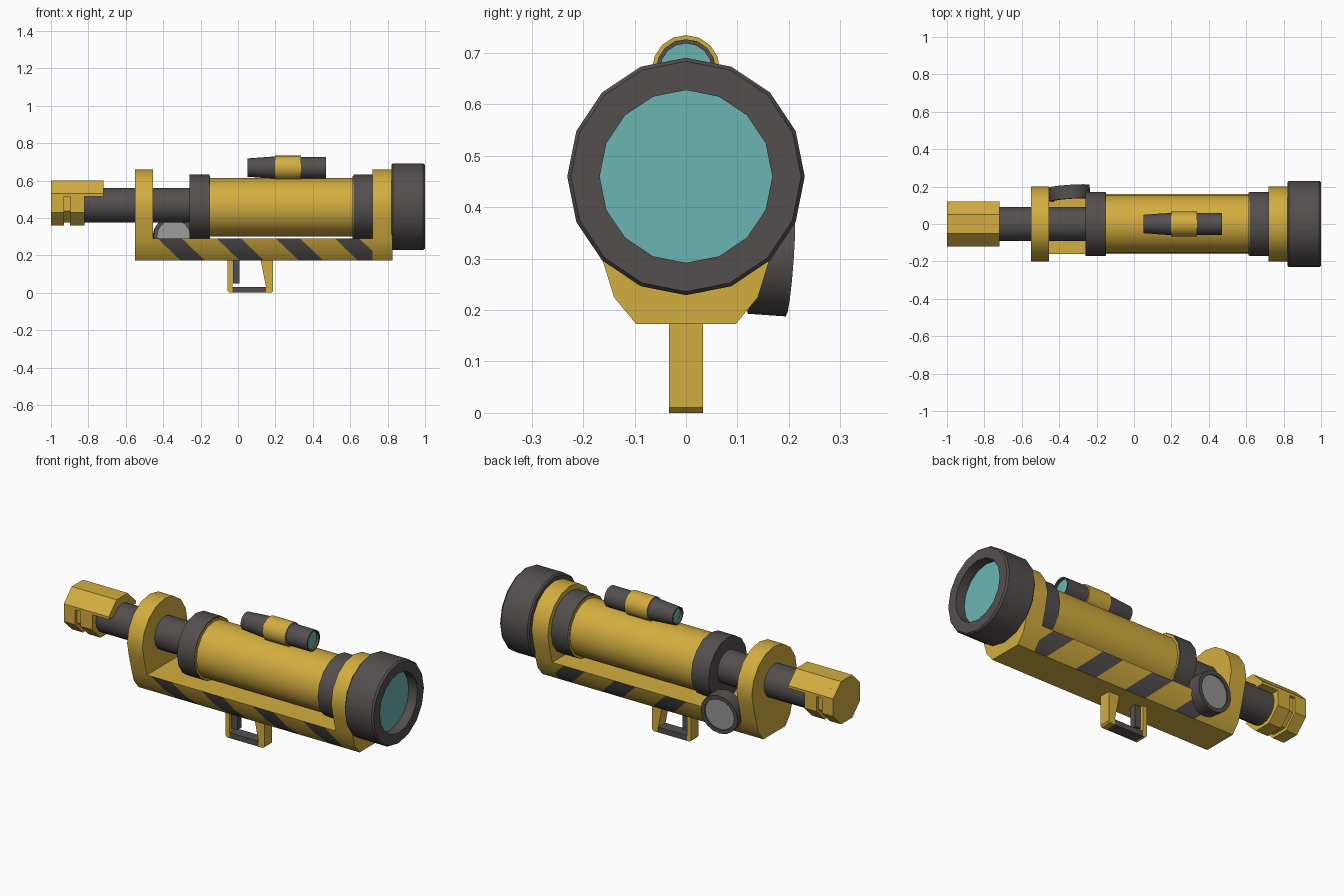
import bpy, bmesh, math
from mathutils import Vector, Matrix

if "Cube" in bpy.data.objects:
    bpy.data.objects.remove(bpy.data.objects["Cube"])


def material(name, rgb):
    m = bpy.data.materials.new(name)
    m.diffuse_color = (*rgb, 1)
    m.use_nodes = True
    m.node_tree.nodes["Principled BSDF"].inputs["Base Color"].default_value = m.diffuse_color
    return m


YELLOW = material("warm yellow", (0.65, 0.42, 0.05))
DARK = material("charcoal", (0.088, 0.078, 0.077))
TEAL = material("teal glass", (0.145, 0.46, 0.45))
GREY = material("light grey", (0.33, 0.33, 0.33))


def finish(name, bm, mats):
    bmesh.ops.remove_doubles(bm, verts=bm.verts, dist=1e-5)
    bmesh.ops.recalc_face_normals(bm, faces=bm.faces)
    me = bpy.data.meshes.new(name)
    bm.to_mesh(me)
    bm.free()
    for m in mats:
        me.materials.append(m)
    ob = bpy.data.objects.new(name, me)
    bpy.context.collection.objects.link(ob)
    bpy.ops.object.select_all(action='DESELECT')
    ob.select_set(True)
    bpy.context.view_layer.objects.active = ob
    bpy.ops.object.shade_smooth_by_angle(angle=math.radians(30))
    return ob


def lathe(name, profile, mats, z=0.46, n=16, phase=0.0, slots=None):
    """Spin (x, radius) points round the x axis; slots = material per segment."""
    bm = bmesh.new()
    rings = []
    for x, r in profile:
        if r == 0:
            rings.append([bm.verts.new((x, 0, z))] * n)
        else:
            rings.append([bm.verts.new((x, r * math.sin(a), z + r * math.cos(a)))
                          for a in (phase + 2 * math.pi * i / n for i in range(n))])
    for k, (a, b) in enumerate(zip(rings, rings[1:])):
        for i in range(n):
            j = (i + 1) % n
            quad = list(dict.fromkeys((a[i], a[j], b[j], b[i])))
            f = bm.faces.new(quad)
            f.material_index = slots[k] if slots else 0
    return finish(name, bm, mats)


def prism_bm(points, lo, hi, axis):
    """Extrude a 2D outline: axis 'x' takes (y, z), axis 'y' takes (x, z)."""
    bm = bmesh.new()
    place = (lambda p, t: (t, *p)) if axis == 'x' else (lambda p, t: (p[0], t, p[1]))
    face = bm.faces.new([bm.verts.new(place(p, lo)) for p in points])
    new = bmesh.ops.extrude_face_region(bm, geom=[face])['geom']
    shift = Vector((hi - lo, 0, 0)) if axis == 'x' else Vector((0, hi - lo, 0))
    bmesh.ops.translate(bm, verts=[v for v in new if isinstance(v, bmesh.types.BMVert)], vec=shift)
    return bm


def prism(name, points, lo, hi, axis, mat):
    return finish(name, prism_bm(points, lo, hi, axis), [mat])


def mirrored(half):
    return half + [(-y, z) for y, z in reversed(half) if y > 1e-6]


# Frame: striped rail and two round-topped end plates
keel = [(0.16, 0.29), (0.14, 0.225), (0.097, 0.173)]
arch = [(0.2 * math.sin(a), 0.46 + 0.2 * math.cos(a))
        for a in (math.pi / 8 * i for i in range(6))]
for name, x0, x1 in (("rear_plate", -0.55, -0.455), ("front_plate", 0.72, 0.825)):
    prism(name, mirrored(arch + keel), x0, x1, 'x', YELLOW)

TOP, SLOPE, WIDTH = 0.29, 1.05, 0.13
starts = [-0.43 + 0.316 * i for i in range(4)]
rail = prism_bm(mirrored(keel), -0.455, 0.72, 'x')
for s in starts:
    for edge in (s, s + WIDTH):
        bmesh.ops.bisect_plane(rail, geom=rail.verts[:] + rail.edges[:] + rail.faces[:],
                               plane_co=(edge, 0, TOP), plane_no=(1, 0, SLOPE))
rail.normal_update()
for f in rail.faces:
    c = f.calc_center_median()
    u = c.x - SLOPE * (TOP - c.z)
    if abs(f.normal.y) > 0.5 and any(s < u < s + WIDTH for s in starts):
        f.material_index = 1
finish("striped_rail", rail, [YELLOW, DARK])

# Main tube with thin flanges, and the dark collars behind them
lathe("main_tube", [(-0.155, 0), (-0.155, 0.168), (-0.149, 0.168), (-0.149, 0.156), (0.613, 0.156),
                    (0.613, 0.168), (0.619, 0.168), (0.619, 0)], [YELLOW], z=0.457)
for name, x0, x1 in (("rear_collar", -0.26, -0.153), ("front_collar", 0.617, 0.725)):
    lathe(name, [(x0, 0), (x0, 0.171), (x1, 0.171), (x1, 0)], [DARK])
lathe("thin_barrel", [(-0.85, 0), (-0.85, 0.092), (-0.2, 0.092), (-0.2, 0)], [DARK], z=0.468)

# Large front rim with recessed glass
lathe("front_rim", [(0.82, 0), (0.82, 0.222), (0.828, 0.231), (0.99, 0.231), (1.0, 0.224),
                    (1.0, 0.168), (0.945, 0.168), (0.945, 0)], [DARK, TEAL],
      slots=[0, 0, 0, 0, 0, 0, 1])

# Octagonal end piece with a groove and an overhanging cover
R = 0.12 / math.cos(math.pi / 8)
lathe("end_piece", [(-1, 0), (-1, R), (-0.93, R), (-0.93, 0.112), (-0.897, 0.112), (-0.897, R),
                    (-0.82, R), (-0.82, 0)], [YELLOW], z=0.48, n=8, phase=math.pi / 8)
prism("end_cover", mirrored([(0.05, 0.6), (0.12, 0.53), (0.12, 0.515)]), -0.96, -0.72, 'x', YELLOW)

# Sighting scope on top
lathe("scope_body", [(0.065, 0), (0.065, 0.042), (0.05, 0.042), (0.05, 0.049), (0.2, 0.06), (0.34, 0.058),
                     (0.47, 0.058), (0.47, 0.05), (0.455, 0.05), (0.455, 0)], [DARK, TEAL],
      z=0.669, slots=[1, 0, 0, 0, 0, 0, 0, 0, 1])
lathe("scope_band", [(0.198, 0), (0.198, 0.066), (0.338, 0.066), (0.338, 0)], [YELLOW], z=0.669)

# Tilted side dial, grey on both faces
dial = lathe("side_dial", [(-0.03, 0), (-0.03, 0.088), (-0.037, 0.088), (-0.037, 0.11), (0.037, 0.11),
                           (0.037, 0.088), (0.03, 0.088), (0.03, 0)], [DARK, GREY],
             z=0, slots=[1, 0, 0, 0, 0, 0, 1])
dial.matrix_world = (Matrix.Translation((-0.345, 0.165, 0.3)) @ Matrix.Rotation(math.radians(4), 4, 'Z')
                     @ Matrix.Rotation(math.radians(-4), 4, 'X') @ Matrix.Rotation(math.pi / 2, 4, 'Z'))

# Trigger guard and trigger
prism("guard_rear_post", [(-0.055, 0.18), (-0.055, 0.01), (-0.045, 0), (-0.03, 0), (-0.03, 0.18)],
      -0.033, 0.033, 'y', YELLOW)
prism("guard_front_post", [(0.12, 0.18), (0.15, 0.03), (0.15, 0), (0.178, 0), (0.188, 0.01), (0.188, 0.18)],
      -0.033, 0.033, 'y', YELLOW)
prism("guard_bar", [(-0.032, 0), (0.152, 0), (0.152, 0.03), (-0.032, 0.03)], -0.032, 0.032, 'y', DARK)
prism("trigger", [(-0.028, 0.18), (-0.028, 0.05), (0.008, 0.05), (0.008, 0.18)], -0.018, 0.018, 'y', DARK)
